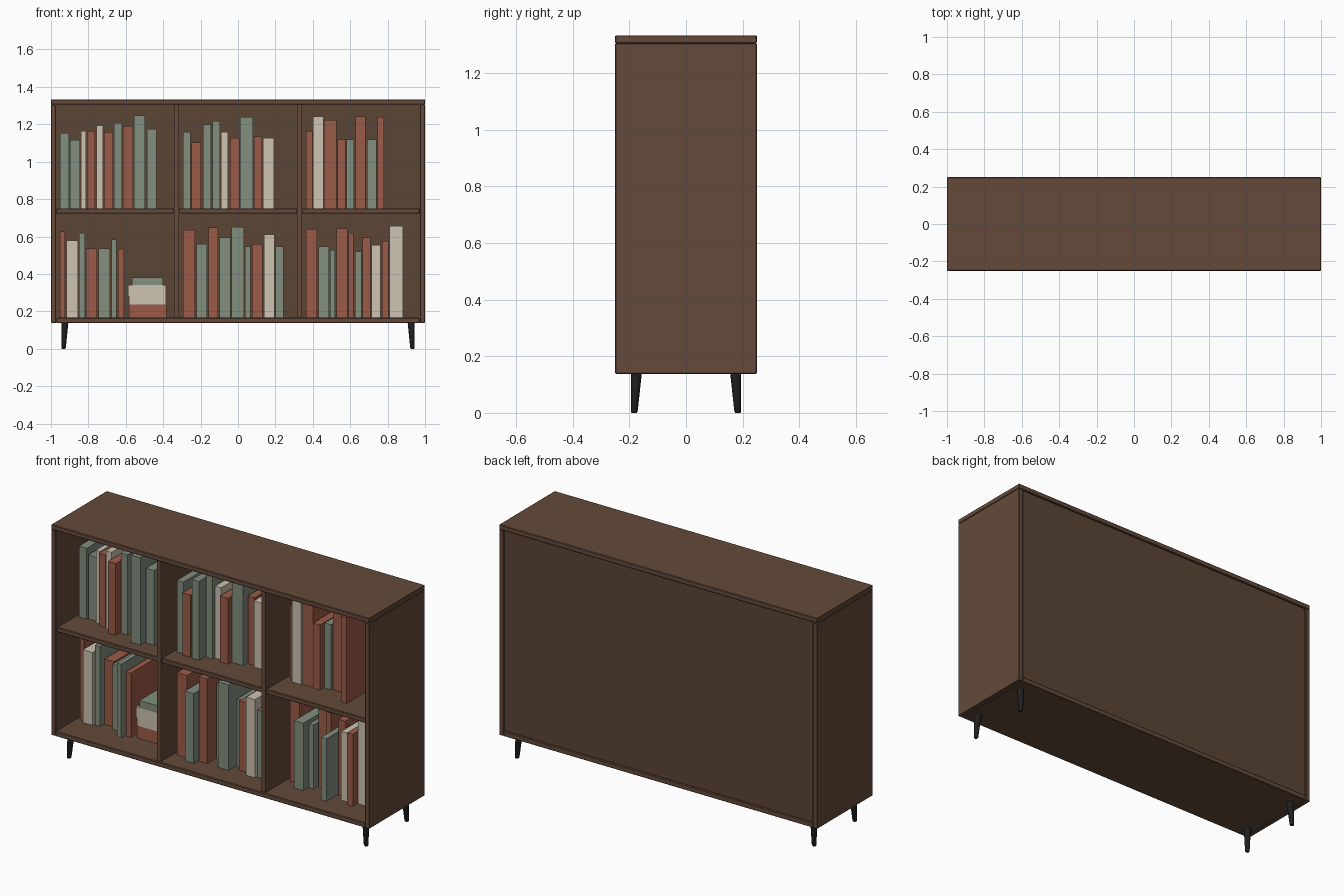
import bpy, bmesh, math
from mathutils import Vector


def material(name, rgb):
    lin = [(c / 255 / 12.92) if c < 11 else ((c / 255 + 0.055) / 1.055) ** 2.4 for c in rgb]
    m = bpy.data.materials.new(name)
    m.diffuse_color = (*lin, 1)
    return m


WOOD = material("walnut wood", (99, 74, 58))
BACK = material("back board brown", (91, 69, 53))
BLACK = material("black metal", (32, 32, 33))
BOOK = {"G": material("sage green", (130, 142, 126)),
        "R": material("terracotta red", (155, 91, 72)),
        "C": material("cream", (205, 195, 177))}


def box(name, x0, x1, y0, y1, z0, z1, mat, bevel=0.0):
    bm = bmesh.new()
    bmesh.ops.create_cube(bm, size=1)
    for v in bm.verts:
        v.co = Vector((x0 if v.co.x < 0 else x1, y0 if v.co.y < 0 else y1, z0 if v.co.z < 0 else z1))
    me = bpy.data.meshes.new(name)
    bm.to_mesh(me)
    bm.free()
    me.materials.append(mat)
    ob = bpy.data.objects.new(name, me)
    bpy.context.collection.objects.link(ob)
    if bevel:
        mod = ob.modifiers.new("bevel", "BEVEL")
        mod.width, mod.segments = bevel, 1
    return ob


# cabinet carcass
B = 0.003
box("top_panel", -1, 1, -0.25, 0.25, 1.305, 1.333, WOOD, B)
for s, n in ((-1, "left"), (1, "right")):
    box(n + "_side_panel", *sorted((s * 0.972, s)), -0.25, 0.25, 0.138, 1.305, WOOD, B)
    box(n + "_divider", *sorted((s * 0.315, s * 0.342)), -0.24, 0.23, 0.166, 1.305, WOOD)
box("bottom_panel", -0.972, 0.972, -0.25, 0.25, 0.138, 0.166, WOOD, B)
box("back_panel", -0.972, 0.972, 0.225, 0.24, 0.166, 1.305, BACK)
for i, (a, b) in enumerate(((-0.972, -0.342), (-0.315, 0.315), (0.342, 0.972))):
    box(f"shelf_{i + 1}", a, b, -0.235, 0.23, 0.724, 0.751, WOOD, B)

# tapered splayed legs
for sx in (-1, 1):
    for sy in (-1, 1):
        bm = bmesh.new()
        n, rings = 16, []
        for z, r in ((0, 0.009), (0.004, 0.012), (0.14, 0.019)):
            t = z / 0.14
            cx, cy = sx * (0.933 - 0.007 * t), sy * (0.183 - 0.008 * t)
            rings.append([bm.verts.new((cx + r * math.cos(2 * math.pi * k / n),
                                        cy + r * math.sin(2 * math.pi * k / n), z)) for k in range(n)])
        for lo, hi in zip(rings, rings[1:]):
            for k in range(n):
                f = bm.faces.new((lo[k], lo[(k + 1) % n], hi[(k + 1) % n], hi[k]))
                f.smooth = True
        bm.faces.new(rings[0][::-1])
        bm.faces.new(rings[-1])
        name = ("front" if sy < 0 else "back") + ("_left" if sx < 0 else "_right") + "_leg"
        me = bpy.data.meshes.new(name)
        bm.to_mesh(me)
        bm.free()
        me.materials.append(BLACK)
        bpy.context.collection.objects.link(bpy.data.objects.new(name, me))

# upright books, in millimetres: colour, left, width, top, setback from the cabinet front
ROWS = {
    "upper_left": (0.751, """G -952 48 1153 183, G -898 53 1115 190, C -840 27 1163 175, R -807 42 1163 154,
        C -757 35 1193 146, R -717 49 1158 107, G -663 43 1206 146, R -615 54 1190 190,
        G -556 59 1246 84, G -487 51 1176 120"""),
    "upper_middle": (0.751, """G -294 40 1158 123, R -249 51 1104 108, G -187 43 1198 105, G -136 40 1217 157,
        C -91 38 1160 174, R -43 51 1126 150, G 11 69 1238 180, R 86 42 1136 215, C 134 59 1126 200"""),
    "upper_right": (0.751, """R 364 34 1163 197, C 401 56 1241 163, R 460 67 1222 170, R 532 43 1120 164,
        G 580 40 1120 200, R 628 54 1243 206, G 690 51 1120 200, R 746 35 1238 110"""),
    "lower_left": (0.166, """R -952 27 628 190, C -917 61 580 168, G -850 32 618 180, R -813 59 537 215,
        G -746 62 535 190, G -676 26 583 130, R -642 32 532 160"""),
    "lower_middle": (0.166, """R -294 64 634 123, G -222 56 561 90, R -158 51 647 126, G -99 59 594 200,
        G -35 67 652 120, G 37 30 548 190, R 75 56 561 153, C 139 56 610 124, G 200 43 548 140"""),
    "lower_right": (0.166, """R 364 58 639 197, G 430 57 548 140, G 492 27 529 185, R 527 59 644 220,
        R 591 27 618 200, G 626 34 521 100, R 666 43 596 200, C 714 48 556 156,
        R 770 35 575 130, C 810 72 655 170"""),
}
for row, (z0, text) in ROWS.items():
    for i, item in enumerate(text.split(",")):
        c, *nums = item.split()
        x, w, top, d = (int(v) / 1000 for v in nums)
        box(f"{row}_book_{i + 1}", x, x + w, -0.25 + d, 0.2, z0, top, BOOK[c])

# lying stack of books
for i, (c, x0, x1, z0, z1) in enumerate((("R", -0.583, -0.382, 0.166, 0.236), ("C", -0.583, -0.384, 0.236, 0.282),
                                         ("C", -0.588, -0.384, 0.282, 0.340), ("G", -0.567, -0.401, 0.340, 0.382))):
    box(f"stacked_book_{i + 1}", x0, x1, -0.074, 0.15, z0, z1, BOOK[c])
